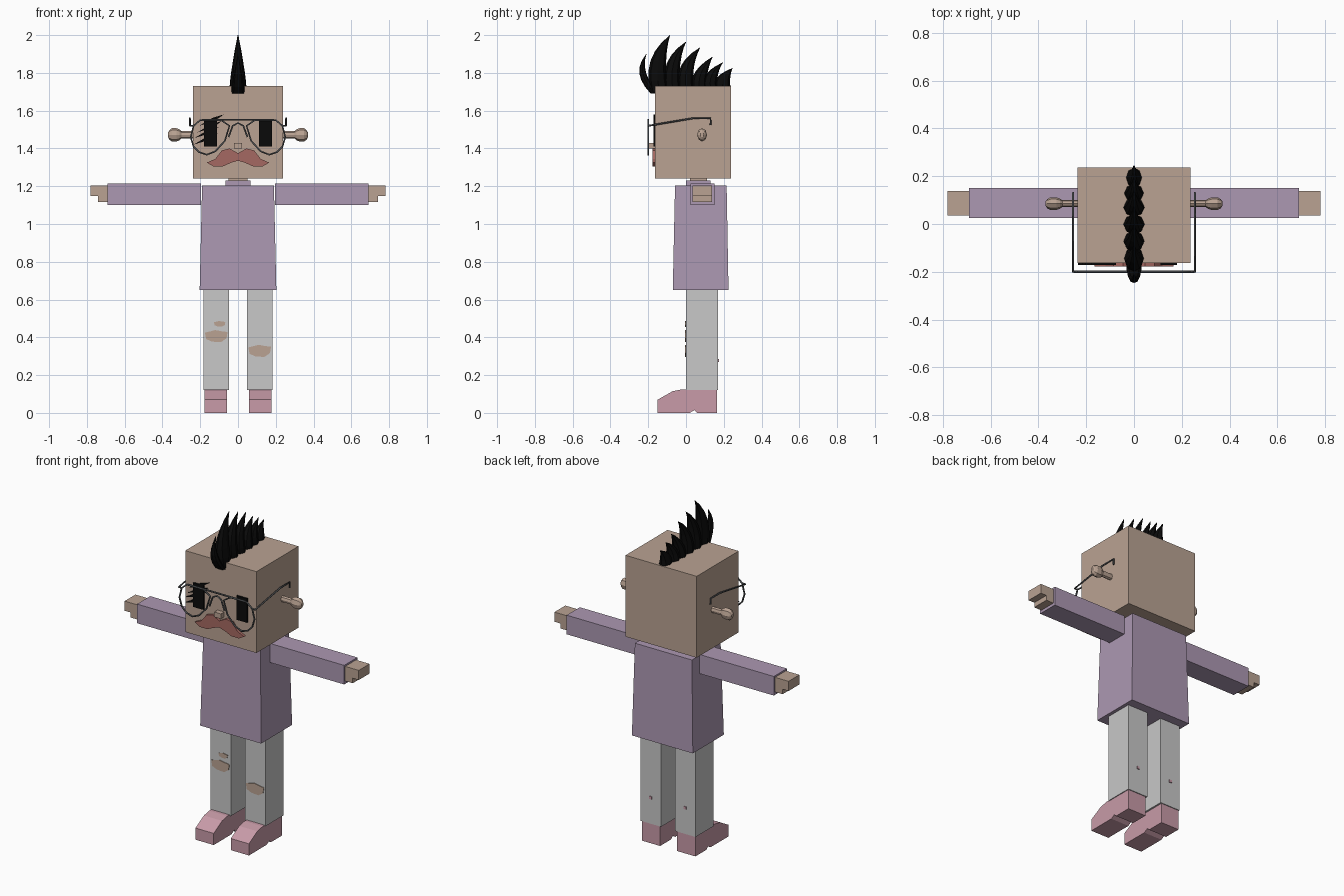
import bpy
import bmesh
from mathutils import Vector
from math import cos, sin, tau

if "Cube" in bpy.data.objects:
    bpy.data.objects.remove(bpy.data.objects["Cube"])


def material(name, r, g, b):
    m = bpy.data.materials.new(name)
    m.use_nodes = True
    m.diffuse_color = (r, g, b, 1)
    bsdf = m.node_tree.nodes["Principled BSDF"]
    bsdf.inputs["Base Color"].default_value = (r, g, b, 1)
    bsdf.inputs["Roughness"].default_value = 0.8
    return m


SKIN = material("skin", 0.49, 0.365, 0.29)
LILAC = material("lilac cloth", 0.413, 0.314, 0.445)
GREY = material("grey trousers", 0.578, 0.578, 0.578)
PINK = material("pink shoe", 0.578, 0.328, 0.392)
RED = material("red brown moustache", 0.376, 0.141, 0.122)
BLACK = material("black", 0.003, 0.003, 0.003)
WIRE = material("dark wire", 0.08, 0.085, 0.09)


def loft(name, rings, mat):
    """Closed solid through rings that have the same number of points."""
    bm = bmesh.new()
    loops = [[bm.verts.new(p) for p in ring] for ring in rings]
    n = len(loops[0])
    for a, b in zip(loops, loops[1:]):
        for i in range(n):
            j = (i + 1) % n
            bm.faces.new((a[i], a[j], b[j], b[i]))
    bm.faces.new(loops[0][::-1])
    bm.faces.new(loops[-1])
    bmesh.ops.recalc_face_normals(bm, faces=bm.faces)
    mesh = bpy.data.meshes.new(name)
    bm.to_mesh(mesh)
    bm.free()
    mesh.materials.append(mat)
    obj = bpy.data.objects.new(name, mesh)
    bpy.context.collection.objects.link(obj)
    return obj


def rect(x0, x1, y0, y1, z):
    return [(x0, y0, z), (x1, y0, z), (x1, y1, z), (x0, y1, z)]


def box(name, xs, ys, zs, mat):
    return loft(name, [rect(*xs, *ys, z) for z in zs], mat)


def plate(name, outline, y0, y1, mat):
    """Outline in x and z, given depth in y."""
    return loft(name, [[(x, y, z) for x, z in outline] for y in (y0, y1)], mat)


def wire(name, points, closed=False, radius=0.005):
    curve = bpy.data.curves.new(name, "CURVE")
    curve.dimensions = "3D"
    curve.bevel_depth = radius
    curve.bevel_resolution = 1
    curve.use_fill_caps = True
    spline = curve.splines.new("POLY")
    spline.points.add(len(points) - 1)
    for p, co in zip(spline.points, points):
        p.co = (*co, 1)
    spline.use_cyclic_u = closed
    curve.materials.append(WIRE)
    obj = bpy.data.objects.new(name, curve)
    bpy.context.collection.objects.link(obj)


# Head, neck and tapered shirt
FACE = -0.163
box("head", (-0.237, 0.237), (FACE, 0.237), (1.24, 1.73), SKIN)
box("neck", (-0.05, 0.05), (0.02, 0.11), (1.19, 1.25), SKIN)
box("collar", (-0.065, 0.065), (0.0, 0.13), (1.19, 1.23), LILAC)
loft("shirt", [rect(-0.203, 0.203, -0.07, 0.225, 0.65),
               rect(-0.19, 0.19, -0.058, 0.215, 1.205)], LILAC)

# Limbs, ears and glasses sides, built on both sides
shoe_profile = [(-0.15, 0), (-0.15, 0.07), (-0.07, 0.115), (-0.02, 0.125),
                (0.165, 0.125), (0.165, 0), (0.06, 0), (0.045, 0.015), (0.02, 0)]
lens = [(0.045, 1.52), (0.09, 1.55), (0.2, 1.55), (0.235, 1.52), (0.25, 1.46),
        (0.235, 1.41), (0.205, 1.38), (0.165, 1.367), (0.12, 1.385), (0.07, 1.44)]
ear_profile = [(0.23, 0.6), (0.3, 0.6), (0.31, 0.9), (0.325, 1.1),
               (0.35, 1.1), (0.363, 0.8), (0.37, 0.4)]
for side, s in (("left", 1), ("right", -1)):
    box(f"{side}_arm", (s * 0.195, s * 0.69), (0.025, 0.15), (1.1, 1.215), LILAC)
    box(f"{side}_hand", (s * 0.68, s * 0.78), (0.035, 0.138), (1.147, 1.205), SKIN)
    box(f"{side}_fingers", (s * 0.68, s * 0.74), (0.035, 0.138), (1.117, 1.148), SKIN)
    box(f"{side}_leg", (s * 0.047, s * 0.183), (0, 0.17), (0.12, 0.66), GREY)
    loft(f"{side}_shoe", [[(s * x, y, z) for y, z in shoe_profile]
                          for x in (0.057, 0.178)], PINK)
    box(f"{side}_calf_spot", (s * 0.107, s * 0.123), (0.165, 0.175), (0.27, 0.286), PINK)
    loft(f"{side}_ear", [[(s * x, 0.085 + 0.024 * r * cos(tau * i / 8),
                           1.472 + 0.032 * r * sin(tau * i / 8)) for i in range(8)]
                         for x, r in ear_profile], SKIN)
    box(f"{side}_eye", (s * 0.11, s * 0.18), (-0.172, FACE), (1.41, 1.555), BLACK)
    wire(f"{side}_lens_rim", [(s * x, -0.2, z) for x, z in lens], True)
    wire(f"{side}_temple", [(s * 0.235, -0.2, 1.52), (s * 0.255, -0.2, 1.52),
                            (s * 0.255, 0.04, 1.56), (s * 0.255, 0.13, 1.56),
                            (s * 0.255, 0.13, 1.525)])

# Glasses bridge and brow bar
wire("brow_bar", [(-0.19, -0.2, 1.552), (0.19, -0.2, 1.552)])
wire("bridge", [(x, -0.2, z) for x, z in
                ((-0.05, 1.46), (-0.028, 1.52), (0, 1.535), (0.028, 1.52), (0.05, 1.46))])

# Nose, moustache and slanted lashes over one eye
box("nose", (-0.022, 0.022), (-0.195, FACE), (1.4, 1.43), SKIN)
half = [(0.045, 1.4), (0.085, 1.39), (0.12, 1.345), (0.165, 1.325),
        (0.13, 1.305), (0.08, 1.305), (0.035, 1.325)]
plate("moustache", [(0, 1.375)] + half + [(0, 1.335)] +
      [(-x, z) for x, z in reversed(half)], -0.178, FACE, RED)
for k, (x, z) in enumerate(((-0.235, 1.42), (-0.23, 1.455), (-0.215, 1.485), (-0.205, 1.52))):
    plate(f"lash_{k + 1}", [(x, z), (x + 0.08, z + 0.025), (x + 0.13, z + 0.06),
                            (x + 0.07, z + 0.042)], -0.172, FACE, BLACK)


# Torn knee openings
def tear(name, cx, cz, w, h):
    outline = [(-1, 0.5), (-0.5, 0.7), (-0.1, 0.9), (0.5, 0.7), (1, 0.6),
               (0.9, -0.4), (0.4, -1), (-0.4, -0.9), (-0.9, -0.5)]
    plate(name, [(cx + w * x, cz + h * z) for x, z in outline], -0.004, 0.003, SKIN)


tear("right_knee_tear", -0.115, 0.408, 0.06, 0.034)
tear("right_small_tear", -0.097, 0.472, 0.03, 0.016)
tear("left_knee_tear", 0.115, 0.33, 0.06, 0.034)

# Mohawk: curved blades, each given by base, bend and tip in y and z
blades = [((-0.165, 1.69), (-0.27, 1.8), (-0.21, 1.9), 0.022, 0.033),
          ((-0.14, 1.7), (-0.18, 1.88), (-0.085, 2.0), 0.05, 0.043),
          ((-0.07, 1.71), (-0.095, 1.87), (0.0, 1.965), 0.043, 0.045),
          ((0.0, 1.72), (-0.02, 1.85), (0.075, 1.935), 0.042, 0.045),
          ((0.07, 1.72), (0.06, 1.81), (0.14, 1.885), 0.04, 0.045),
          ((0.13, 1.72), (0.115, 1.8), (0.195, 1.855), 0.038, 0.042),
          ((0.195, 1.72), (0.18, 1.78), (0.245, 1.825), 0.042, 0.034)]
for k, (base, bend, tip, depth, width) in enumerate(blades):
    a, b, c = Vector(base), Vector(bend), Vector(tip)
    rings = []
    for step in range(7):
        t = step / 6
        p = a * (1 - t) ** 2 + b * 2 * t * (1 - t) + c * t * t
        d = max(depth * (1 - t ** 2.5), 0.001)
        w = max(width * (1 - t ** 1.4), 0.002)
        rings.append([(w * cos(tau * i / 8), p.x + d * sin(tau * i / 8), p.y)
                      for i in range(8)])
    loft(f"hair_blade_{k + 1}", rings, BLACK)
